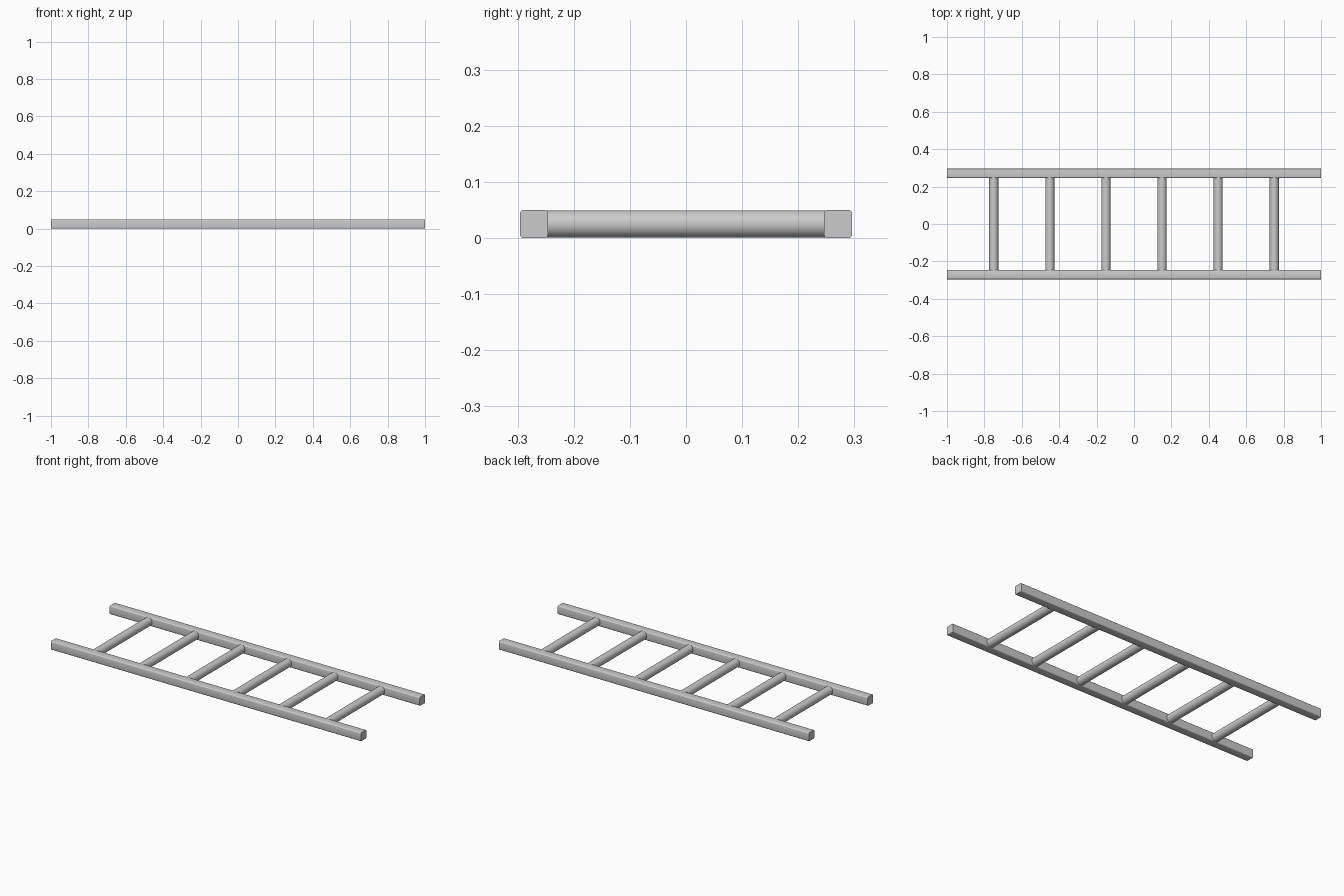
import bpy, bmesh, math

if "Cube" in bpy.data.objects:
    bpy.data.objects.remove(bpy.data.objects["Cube"])

HEIGHT = 0.05        # rail thickness and rung diameter
RAIL_Y = 0.271       # rail centre offset


def smooth(obj):
    bpy.ops.object.select_all(action='DESELECT')
    obj.select_set(True)
    bpy.context.view_layer.objects.active = obj
    bpy.ops.object.shade_smooth_by_angle(angle=math.radians(40))


def rail(name, y):
    # Square bar with its four long edges rounded
    mesh = bpy.data.meshes.new(name)
    bm = bmesh.new()
    bmesh.ops.create_cube(bm, size=1)
    bmesh.ops.scale(bm, vec=(2.0, HEIGHT, HEIGHT), verts=bm.verts)
    long_edges = [e for e in bm.edges if e.calc_length() > 1]
    bmesh.ops.bevel(bm, geom=long_edges, offset=0.006, segments=3,
                    profile=0.5, affect='EDGES')
    bm.to_mesh(mesh)
    bm.free()
    obj = bpy.data.objects.new(name, mesh)
    bpy.context.collection.objects.link(obj)
    obj.location = (0, y, HEIGHT / 2)
    smooth(obj)


def rung(name, x):
    # Round bar set slightly into both rails
    bpy.ops.mesh.primitive_cylinder_add(
        vertices=32, radius=HEIGHT / 2 - 0.0005, depth=0.506,
        location=(x, 0, HEIGHT / 2), rotation=(math.pi / 2, 0, 0))
    obj = bpy.context.object
    obj.name = name
    smooth(obj)


# Side rails
rail("front_rail", -RAIL_Y)
rail("back_rail", RAIL_Y)

# Six evenly spaced rungs
for i in range(6):
    rung(f"rung_{i + 1}", -0.75 + 0.3 * i)
